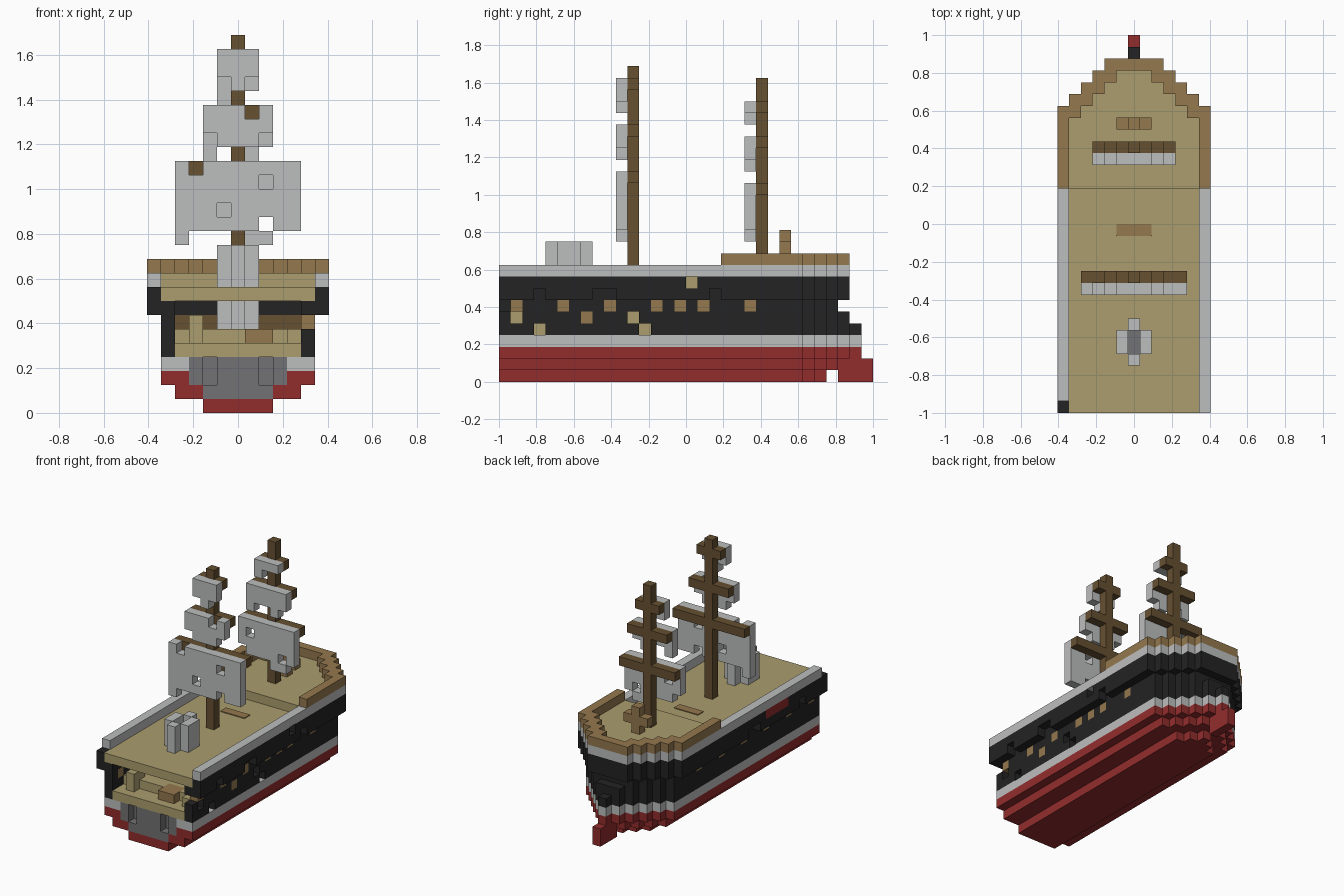
import bpy, bmesh
from mathutils import Vector

if "Cube" in bpy.data.objects:
    bpy.data.objects.remove(bpy.data.objects["Cube"])

U = 1 / 16          # edge of one block
grid = {}           # block position -> part name
parts = {}          # part name -> material


def material(name, hexcode):
    rgb = [int(hexcode[n:n + 2], 16) / 255 for n in (0, 2, 4)]
    lin = [c / 12.92 if c <= 0.04045 else ((c + 0.055) / 1.055) ** 2.4 for c in rgb]
    m = bpy.data.materials.new(name)
    m.use_nodes = True
    m.diffuse_color = (*lin, 1)
    bsdf = m.node_tree.nodes["Principled BSDF"]
    bsdf.inputs["Base Color"].default_value = (*lin, 1)
    bsdf.inputs["Roughness"].default_value = 0.9
    return m


red = material("hull red", "922C2C")
black = material("hull black", "232323")
pale = material("pale grey", "BCBEBD")
tan = material("deck tan", "AB9D6E")
brown = material("rail brown", "94784E")
dark = material("mast brown", "665031")
iron = material("iron grey", "727173")


def fill(part, mat, xs, ys, zs):
    """Fill an inclusive range of blocks; later fills replace earlier ones."""
    parts[part] = mat
    for i in range(xs[0], xs[1] + 1):
        for j in range(ys[0], ys[1] + 1):
            for k in range(zs[0], zs[1] + 1):
                grid[i, j, k] = part


def clear(*cells):
    for c in cells:
        grid.pop(c, None)


def hull_layer(part, mat, half, last, k, first=0):
    """One layer of hull, narrowing by one block per row at the bow."""
    for j in range(first, last + 1):
        w = half - max(0, j - 25)
        fill(part, mat, (-w, w), (j, j), (k, k))


# Hull layers from keel to deck
hull_layer("lower_hull", red, 2, 27, 0)
hull_layer("lower_hull", red, 4, 29, 1)
hull_layer("lower_hull", red, 5, 30, 2)
hull_layer("lower_stripe", pale, 5, 30, 3)
for k, half, last in ((4, 5, 30), (5, 5, 29), (6, 5, 28), (7, 6, 29), (8, 6, 29)):
    hull_layer("upper_hull", black, half, last, k)
fill("bow_ram", red, (0, 0), (29, 31), (0, 1))

# Main deck with its side walls
fill("main_deck", tan, (-5, 5), (0, 18), (8, 8))
for s in (-6, 6):
    fill("side_wall", pale, (s, s), (0, 18), (9, 9))
clear((-6, 0, 9))

# Raised foredeck with a stepped rail
hull_layer("side_wall", pale, 6, 29, 9, 19)
hull_layer("bow_rail", brown, 6, 29, 10, 19)
for j in range(19, 29):
    w = 5 - max(0, j - 24)
    fill("fore_deck", tan, (-w, w), (j, j), (9, 9))
    for i in range(-w, w + 1):
        clear((i, j, 10))

# Open stern cabin
for i in range(-4, 5):
    for j in range(0, 8):
        clear(*[(i, j, k) for k in (5, 6, 7)])
fill("cabin_floor", tan, (-4, 4), (0, 12), (4, 4))
fill("cabin_floor", tan, (-4, 4), (2, 12), (5, 5))
fill("cabin_beam", dark, (-4, 4), (8, 8), (6, 6))
fill("cabin_bench", tan, (-3, -3), (1, 2), (5, 6))
fill("cabin_crate", brown, (1, 2), (1, 2), (5, 5))
clear((5, 0, 6))

# Iron stern core
fill("stern_core", iron, (-3, 3), (0, 2), (2, 3))
fill("stern_core", iron, (-2, 2), (0, 2), (1, 1))
for s in (-2, 2):
    clear((s, 0, 2), (s, 0, 3))

# Gun ports on both sides
for s in (-5, 5):
    for j in (1, 5, 9, 13, 17, 21):
        fill("gun_ports", brown, (s, s), (j, j), (6, 6))
for j, k in ((15, 6), (7, 5)):
    fill("gun_ports", brown, (5, 5), (j, j), (k, k))

# Breaches in the left side that show the planking
for j, k in ((1, 5), (11, 5), (3, 4), (12, 4)):
    clear((5, j, k))
    fill("inner_planks", tan, (4, 4), (j, j), (k, k))
clear((6, 16, 8), (6, 3, 7), (6, 8, 7), (6, 9, 7), (6, 18, 7))
clear((-6, 4, 7), (-6, 12, 7), (-6, 13, 7))
fill("side_patch", red, (-6, -6), (7, 10), (8, 8))

# Funnel: a plus-shaped pipe that passes through the deck
fill("funnel", pale, (0, 0), (4, 7), (6, 11))
fill("funnel", pale, (-1, 1), (5, 6), (6, 11))
fill("funnel_core", iron, (0, 0), (5, 6), (6, 10))
for j in (5, 6):
    clear((0, j, 11))


def mast(name, j, base, top, rig):
    """Post with yards, and a sail hung behind each yard."""
    for half, low, high in rig:
        fill(name + "_yards", dark, (-half, half), (j, j), (high, high))
        fill(name + "_sails", pale, (-half, half), (j - 1, j - 1), (low, high))
    fill(name, dark, (0, 0), (j, j), (base, top))


mast("main_mast", 11, 9, 26, ((4, 13, 17), (2, 19, 21), (1, 23, 25)))
mast("fore_mast", 22, 10, 25, ((3, 13, 16), (2, 19, 20), (1, 23, 23)))

# Torn sails: holes and hanging scraps
for i, k in ((2, 13), (-1, 14), (2, 16), (-3, 17), (-2, 19), (2, 19),
             (1, 21), (-1, 23), (1, 23)):
    clear((i, 10, k))
for i, k in ((2, 13), (-2, 15), (-3, 13)):
    clear((i, 21, k))
fill("main_mast_sails", pale, (-4, -4), (10, 10), (12, 12))
fill("fore_mast_sails", pale, (1, 2), (21, 21), (12, 12))
for i, k in ((-2, 18), (1, 18), (-1, 22)):
    fill("fore_mast_sails", pale, (i, i), (21, 21), (k, k))

# Cross-shaped post on the foredeck
fill("bow_post", brown, (0, 0), (24, 24), (10, 12))
fill("bow_post", brown, (-1, 1), (24, 24), (11, 11))

# Turn each part into a mesh of its exposed block faces
DIRS = [Vector(d) for d in ((1, 0, 0), (-1, 0, 0), (0, 1, 0),
                            (0, -1, 0), (0, 0, 1), (0, 0, -1))]


def build(part):
    bm = bmesh.new()
    for cell, owner in grid.items():
        if owner != part:
            continue
        c = Vector(cell)
        for d in DIRS:
            if tuple(int(v) for v in c + d) in grid:
                continue
            a = Vector((d.y, d.z, d.x)) / 2
            b = d.cross(a)
            mid = c + d / 2 + Vector((0, -15.5, 0.5))
            bm.faces.new([bm.verts.new((mid + p) * U)
                          for p in (a + b, b - a, -a - b, a - b)])
    bmesh.ops.remove_doubles(bm, verts=bm.verts, dist=U / 100)
    bmesh.ops.recalc_face_normals(bm, faces=bm.faces)
    mesh = bpy.data.meshes.new(part)
    bm.to_mesh(mesh)
    bm.free()
    mesh.materials.append(parts[part])
    bpy.context.collection.objects.link(bpy.data.objects.new(part, mesh))


for part in parts:
    build(part)

# Rounded hatch plate on the main deck
bpy.ops.mesh.primitive_cube_add(size=1, location=(0, -U / 2, 9 * U + 0.003))
hatch = bpy.context.object
hatch.name = "deck_hatch"
hatch.dimensions = (3 * U, U, 0.006)
bpy.ops.object.transform_apply(location=False, rotation=False, scale=True)
bevel = hatch.modifiers.new("round_corners", "BEVEL")
bevel.affect = "VERTICES"
bevel.width = 0.02
hatch.data.materials.append(brown)
